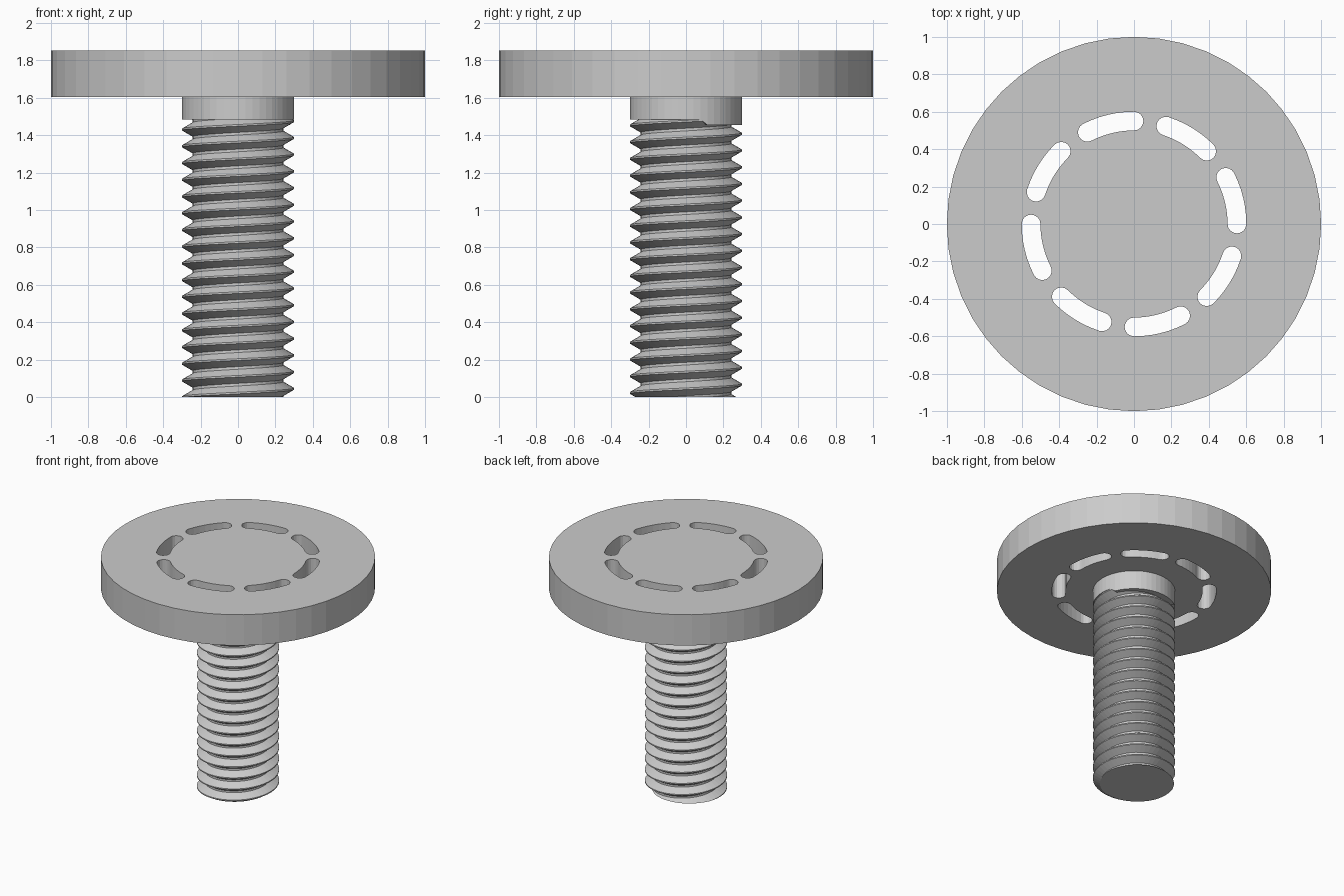
import bpy, bmesh
from math import cos, sin, pi, radians, tau

if "Cube" in bpy.data.objects:
    bpy.data.objects.remove(bpy.data.objects["Cube"], do_unlink=True)

SIDES = 48
R = 0.30
PITCH = 0.0894
HEAD_LOW, HEAD_TOP = 1.605, 1.852
THREAD_TOP = 1.485

GREY = (0.6, 0.6, 0.6, 1)
mat = bpy.data.materials.new("plain grey")
mat.use_nodes = True
mat.diffuse_color = GREY
mat.node_tree.nodes["Principled BSDF"].inputs["Base Color"].default_value = GREY


def polar(r, a, z=0.0):
    return (r * cos(a), r * sin(a), z)


def finish(name, bm):
    bmesh.ops.recalc_face_normals(bm, faces=bm.faces)
    mesh = bpy.data.meshes.new(name)
    bm.to_mesh(mesh)
    bm.free()
    mesh.materials.append(mat)
    obj = bpy.data.objects.new(name, mesh)
    bpy.context.collection.objects.link(obj)
    return obj


# Head: a filled disc outline with eight curved slots
def slot_outline(start, sweep, mid=0.55, half=0.05, arc=6, cap=8):
    end = start + sweep
    pts = [polar(mid + half, start + sweep * i / arc) for i in range(arc + 1)]
    for centre, first, last in ((end, 1, cap), (start, 1, cap)):
        cx, cy, _ = polar(mid, centre)
        turn = centre if centre == end else centre + pi
        for i in range(first, last):
            dx, dy, _ = polar(half, turn + pi * i / cap)
            pts.append((cx + dx, cy + dy, 0))
        if centre == end:
            pts += [polar(mid - half, end - sweep * i / arc) for i in range(arc + 1)]
    return pts


outline = bpy.data.curves.new("head", 'CURVE')
outline.dimensions = '2D'
outline.fill_mode = 'BOTH'
outline.extrude = (HEAD_TOP - HEAD_LOW) / 2
loops = [[polar(1.0, tau * i / SIDES) for i in range(SIDES)]]
loops += [slot_outline(radians(45 * k), radians(27)) for k in range(8)]
for pts in loops:
    spline = outline.splines.new('POLY')
    spline.points.add(len(pts) - 1)
    for p, co in zip(spline.points, pts):
        p.co = (*co, 1)
    spline.use_cyclic_u = True
head_curve = bpy.data.objects.new("head_outline", outline)
bpy.context.collection.objects.link(head_curve)
bpy.context.view_layer.update()
head_mesh = bpy.data.meshes.new_from_object(
    head_curve.evaluated_get(bpy.context.evaluated_depsgraph_get()))
bpy.data.objects.remove(head_curve, do_unlink=True)
bm = bmesh.new()
bm.from_mesh(head_mesh)
bpy.data.meshes.remove(head_mesh)
bmesh.ops.remove_doubles(bm, verts=bm.verts, dist=0.0001)
for f in bm.faces:
    f.smooth = False
    f.material_index = 0
head = finish("head", bm)
head.location.z = (HEAD_LOW + HEAD_TOP) / 2

# Threaded shaft: a tooth profile swept up a right-handed helix, trimmed flat
tooth = [(0.05, R), (0.36, 0.252), (0.42, 0.243), (0.58, 0.243), (0.64, 0.252), (0.95, R)]
bm = bmesh.new()
profile = [(turn + t, r) for turn in range(-2, 19) for t, r in tooth]
columns = []
for i in range(SIDES + 1):
    a = tau * i / SIDES
    columns.append([bm.verts.new(polar(r, a, PITCH * (t + i / SIDES - 0.5)))
                    for t, r in profile])
for c0, c1 in zip(columns, columns[1:]):
    for j in range(len(profile) - 1):
        bm.faces.new((c0[j], c1[j], c1[j + 1], c0[j + 1]))
bmesh.ops.remove_doubles(bm, verts=bm.verts, dist=0.0001)
for z, side in ((0, -1), (THREAD_TOP, 1)):
    bmesh.ops.bisect_plane(bm, geom=bm.verts[:] + bm.edges[:] + bm.faces[:],
                           plane_co=(0, 0, z), plane_no=(0, 0, side), clear_outer=True)
    rim = [e for e in bm.edges if e.is_boundary
           and all(abs(v.co.z - z) < 0.0001 for v in e.verts)]
    bmesh.ops.edgeloop_fill(bm, edges=rim)
finish("threaded_shaft", bm)

# Plain collar under the head, slightly lower where the thread runs out
bm = bmesh.new()
rings = [[], []]
for i in range(SIDES):
    a = tau * i / SIDES
    low = THREAD_TOP - 0.03 if radians(20) < a < radians(130) else THREAD_TOP
    rings[0].append(bm.verts.new(polar(R, a, low)))
    rings[1].append(bm.verts.new(polar(R, a, HEAD_LOW + 0.01)))
hub = bm.verts.new((0, 0, THREAD_TOP))
for i in range(SIDES):
    j = (i + 1) % SIDES
    bm.faces.new((rings[0][i], rings[0][j], rings[1][j], rings[1][i]))
    bm.faces.new((hub, rings[0][j], rings[0][i]))
bm.faces.new(rings[1])
finish("collar", bm)
